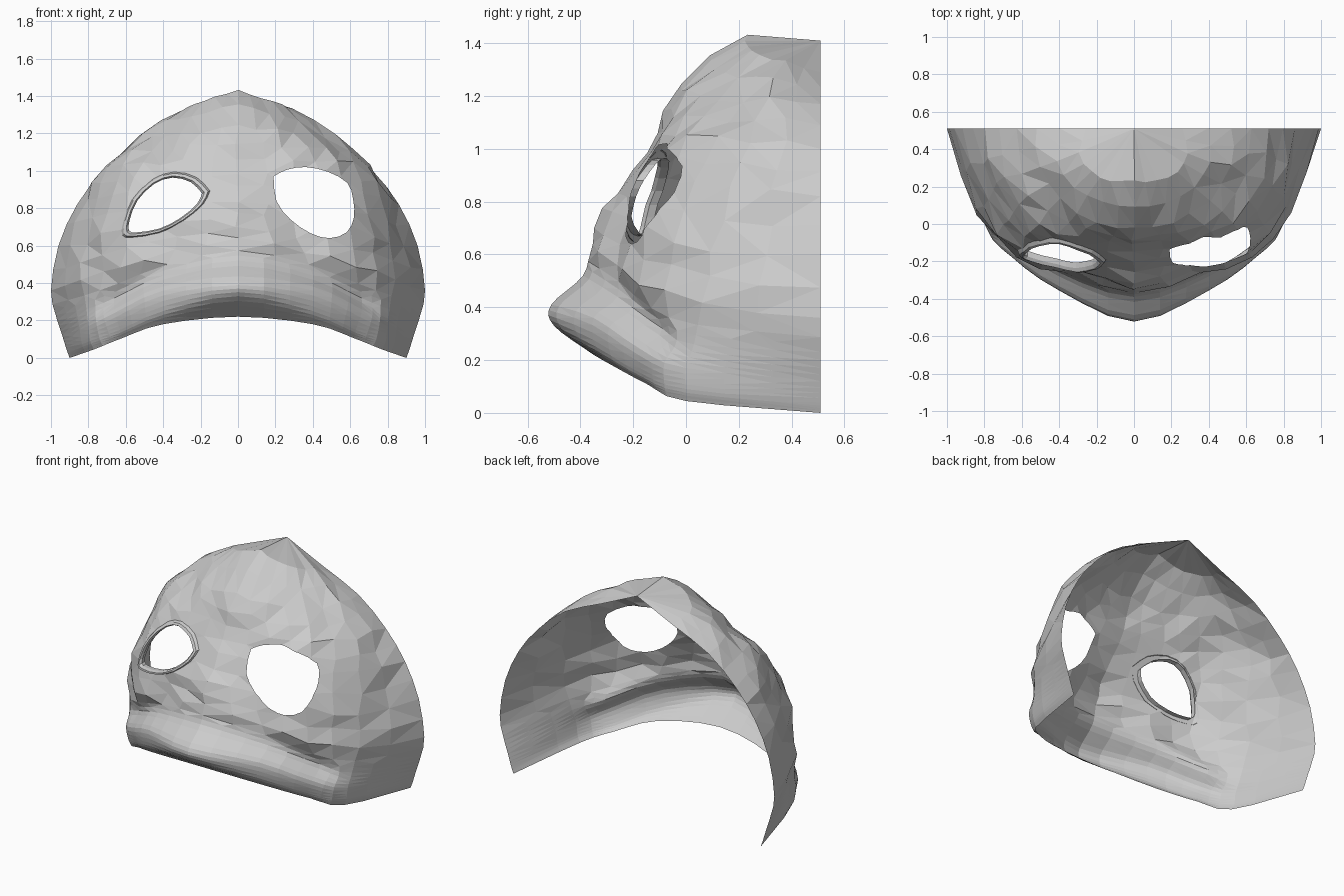
import bpy, bmesh, random
from mathutils import Vector
from mathutils.bvhtree import BVHTree

if "Cube" in bpy.data.objects:
    bpy.data.objects.remove(bpy.data.objects["Cube"])

random.seed(4)
BACK = 0.51

# Half-face profiles, mouth edge up to crown: centre, three cheek lines, back edge
centre = [(-.35, .22), (-.5, .33), (-.51, .41), (-.39, .52), (-.36, .63),
          (-.31, .76), (-.21, .92), (-.11, 1.06), (-.03, 1.25), (.23, 1.43)]
inner = [(.4, -.28, .18), (.4, -.34, .25), (.4, -.35, .36), (.4, -.26, .44), (.35, -.26, .57),
         (.3, -.23, .74), (.3, -.16, .9), (.28, -.08, 1.05), (.2, .02, 1.21), (.12, .23, 1.39)]
cheek = [(.62, -.14, .105), (.63, -.17, .15), (.66, -.17, .24), (.66, -.09, .32), (.62, -.18, .49),
         (.6, -.15, .7), (.58, -.08, .88), (.52, .01, 1.04), (.4, .13, 1.18), (.23, .28, 1.355)]
side = [(.77, 0, .045), (.79, 0, .09), (.8, 0, .17), (.81, .03, .26), (.83, .06, .42),
        (.82, .1, .62), (.76, .17, .85), (.69, .25, 1.03), (.51, .3, 1.19), (.29, .38, 1.33)]
back = [(.9, 0), (.915, .04), (.94, .12), (.975, .23), (1, .36),
        (.96, .6), (.86, .82), (.72, 1.0), (.52, 1.17), (.26, 1.29)]


def spline(pts, steps):
    """Catmull-Rom curve through the points."""
    p = [2 * pts[0] - pts[1]] + pts + [2 * pts[-1] - pts[-2]]
    out = []
    for i in range(1, len(p) - 2):
        a, b, c, d = p[i - 1:i + 3]
        for k in range(steps):
            t = k / steps
            out.append(.5 * (2 * b + (c - a) * t + (2 * a - 5 * b + 4 * c - d) * t * t
                             + (3 * b - a - 3 * c + d) * t ** 3))
    return out + [pts[-1]]


def finish(bm, name):
    bmesh.ops.recalc_face_normals(bm, faces=bm.faces)
    me = bpy.data.meshes.new(name)
    bm.to_mesh(me)
    bm.free()
    ob = bpy.data.objects.new(name, me)
    bpy.context.collection.objects.link(ob)
    return ob


# Full-width rows, mirrored, ending at the crown
rows = []
for c, i, k, s, b in zip(centre, inner, cheek, side, back):
    right = [Vector(i), Vector(k), Vector(s), Vector((b[0], BACK, b[1]))]
    left = [Vector((-v.x, v.y, v.z)) for v in reversed(right)]
    rows.append(left + [Vector((0, *c))] + right)
rows.append([Vector((0, BACK, 1.41))] * 9)
cols = [spline([r[j] for r in rows], 4) for j in range(9)]
# Fine rows on the lip, coarse rows on the face
heights = list(range(0, 14)) + list(range(14, 38, 2)) + [40]
grid = [spline([c[i] for c in cols], 3 if i < 14 else 2) for i in heights]

# Mask shell: smooth lip below, irregular facets above
bm = bmesh.new()
vs = []
for r, row in enumerate(grid):
    line = []
    for j, p in enumerate(row):
        p = p.copy()
        p.y = min(p.y, BACK)
        p.z = max(p.z, 0)
        if heights[r] > 14 and 0 < j < len(row) - 1 and r < len(grid) - 1:
            amount = .016 if heights[r] < 34 else .006
            p += Vector([random.uniform(-amount, amount) for _ in range(3)])
        line.append(bm.verts.new(p))
    vs.append(line)
for low, up in zip(vs, vs[1:]):
    if len(low) == len(up):
        for j in range(len(low) - 1):
            bm.faces.new((low[j], low[j + 1], up[j + 1], up[j]))
    else:  # fan from three columns to two
        for q in range(8):
            a, b = low[3 * q:3 * q + 4], up[2 * q:2 * q + 3]
            bm.faces.new((a[0], a[1], b[1], b[0]))
            bm.faces.new((a[1], a[2], b[1]))
            bm.faces.new((a[2], a[3], b[2], b[1]))
bmesh.ops.remove_doubles(bm, verts=bm.verts, dist=.0008)
bmesh.ops.triangulate(bm, faces=bm.faces)
tree = BVHTree.FromBMesh(bm)

# Eye outlines in the front plane
eye_r = [(.19, .97), (.26, 1.005), (.36, 1.02), (.48, .995), (.585, .935), (.615, .85), (.62, .75),
         (.58, .67), (.49, .64), (.39, .665), (.28, .74), (.205, .84)]
eye_l = [(-.19, .88), (-.25, .94), (-.35, .965), (-.45, .93), (-.54, .84), (-.58, .74),
         (-.585, .68), (-.54, .67), (-.42, .69), (-.31, .745), (-.22, .82)]


def mid(poly):
    return Vector([sum(p[a] for p in poly) / len(poly) for a in (0, 1)])


def rounded(poly):
    return [Vector((p.x, p.y)) for p in spline([Vector((*p, 0)) for p in poly + poly[:1]], 2)[:-1]]


def cut_eye(poly):
    """Slice the shell along every outline edge, then drop the faces inside."""
    m = mid(poly)
    poly = rounded(poly)
    normals = []
    for a, b in zip(poly, poly[1:] + poly[:1]):
        d = (b - a).normalized()
        nv = Vector((d.y, -d.x))
        normals.append((a, nv if nv.dot(a - m) > 0 else -nv))

    def flat(f):
        return f.calc_center_median().xz

    for a, nv in normals:
        fs = [f for f in bm.faces if (flat(f) - m).length < .36]
        geom = list({e for f in fs for e in f.edges} | {v for f in fs for v in f.verts}) + fs
        bmesh.ops.bisect_plane(bm, geom=geom, dist=1e-5, plane_co=(a.x, 0, a.y),
                               plane_no=(nv.x, 0, nv.y))
    gone = [f for f in bm.faces if all((flat(f) - a).dot(nv) < 0 for a, nv in normals)]
    bmesh.ops.delete(bm, geom=gone, context='FACES')


cut_eye(eye_r)
cut_eye(eye_l)
# Tidy the fine slices left around the holes
bmesh.ops.dissolve_limit(bm, angle_limit=.01, verts=bm.verts, edges=bm.edges)
bmesh.ops.triangulate(bm, faces=bm.faces)
finish(bm, "mask_shell")

# Raised rim around the left eye
bm = bmesh.new()
m = mid(eye_l)
rings = []
for scale, lift in ((1.2, .004), (1.14, -.016), (1.05, -.018), (.99, 0), (1, .03)):
    ring = []
    for p in rounded(eye_l):
        x, z = m + (p - m) * scale
        hit = tree.ray_cast(Vector((x, -2, z)), Vector((0, 1, 0)))[0]
        ring.append(bm.verts.new((x, hit.y + lift, z)))
    rings.append(ring)
for a, b in zip(rings, rings[1:]):
    for i in range(len(a)):
        k = (i + 1) % len(a)
        bm.faces.new((a[i], a[k], b[k], b[i]))
finish(bm, "left_eye_rim")
